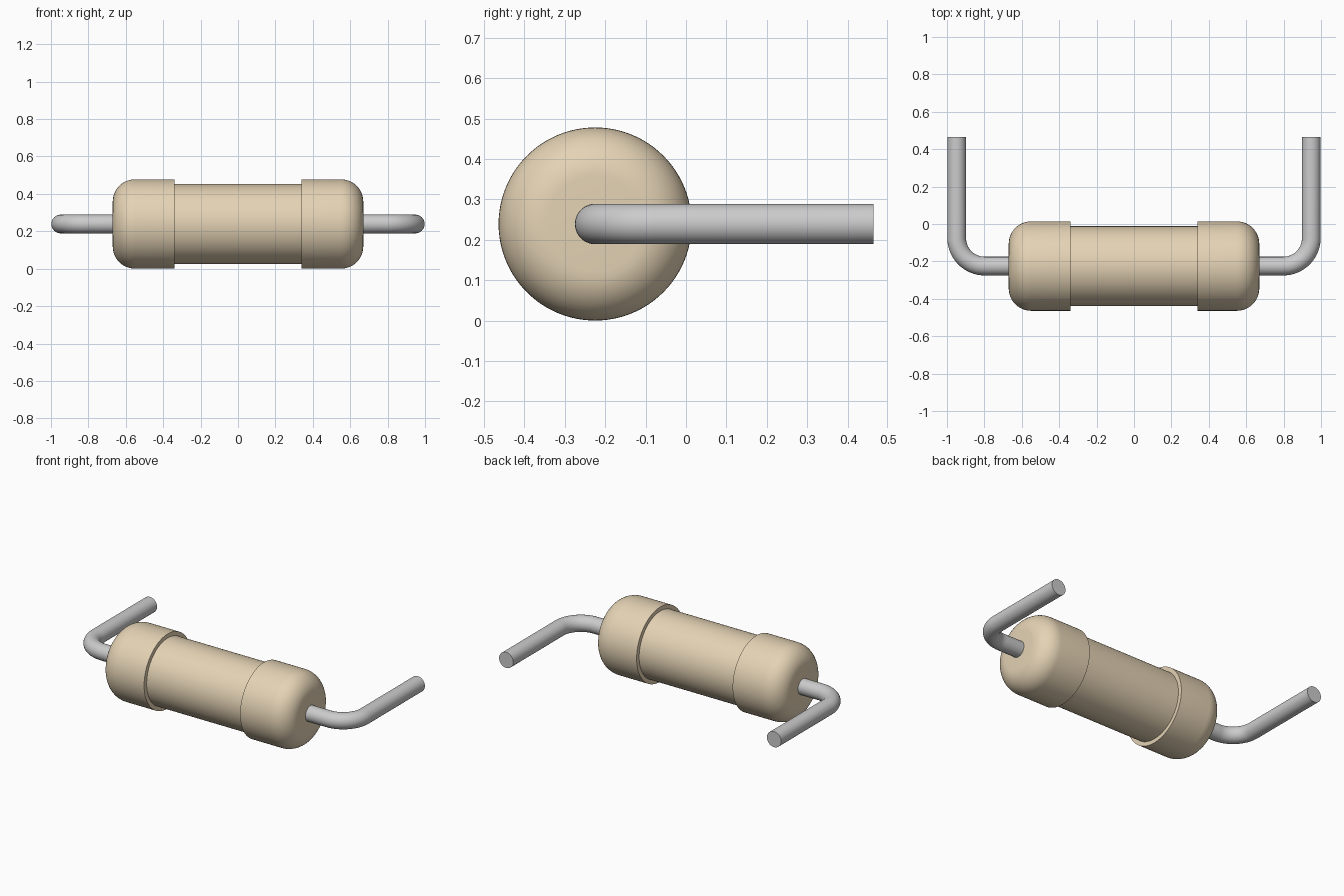
import bpy, bmesh
from math import sin, cos, pi, radians
from mathutils import Vector

if "Cube" in bpy.data.objects:
    bpy.data.objects.remove(bpy.data.objects["Cube"])

CY, CZ = -0.225, 0.239      # body axis runs along x through here
TOP = 0.464                 # y of the lead tips


def make_object(name, bm, colour=None):
    bmesh.ops.recalc_face_normals(bm, faces=bm.faces)
    mesh = bpy.data.meshes.new(name)
    bm.to_mesh(mesh)
    bm.free()
    obj = bpy.data.objects.new(name, mesh)
    bpy.context.collection.objects.link(obj)
    if colour:
        mat = bpy.data.materials.new(name + "_colour")
        mat.diffuse_color = colour
        mat.use_nodes = True
        mat.node_tree.nodes["Principled BSDF"].inputs["Base Color"].default_value = mat.diffuse_color
        mesh.materials.append(mat)
    bpy.ops.object.select_all(action='DESELECT')
    obj.select_set(True)
    bpy.context.view_layer.objects.active = obj
    bpy.ops.object.shade_smooth_by_angle(angle=radians(35))
    return obj


def tube(rings, sides):
    """Skin rings given as (centre, tangent, radius); tangents lie in the xy plane."""
    bm = bmesh.new()
    loops = []
    for c, t, r in rings:
        side = Vector((-t.y, t.x, 0))
        loops.append([bm.verts.new(c + r * (cos(2 * pi * i / sides) * side
                                            + sin(2 * pi * i / sides) * Vector((0, 0, 1))))
                      for i in range(sides)])
    for a, b in zip(loops, loops[1:]):
        for i in range(sides):
            j = (i + 1) % sides
            bm.faces.new((a[i], a[j], b[j], b[i]))
    bm.faces.new(loops[0])
    bm.faces.new(loops[-1])
    return bm


# Body: slim barrel with a wider, rounded cap at each end
R, BARREL, FILLET, STEP, END = 0.239, 0.213, 0.12, 0.34, 0.67
half = [(STEP, BARREL), (STEP, R)]
for k in range(13):
    a = k / 12 * pi / 2
    half.append((END - FILLET + FILLET * sin(a), R - FILLET + FILLET * cos(a)))
profile = [(-x, r) for x, r in reversed(half)] + half
axis = Vector((1, 0, 0))
make_object("resistor_body",
            tube([(Vector((x, CY, CZ)), axis, r) for x, r in profile], 96),
            (0.78, 0.65, 0.46, 1))

# Leads: straight out of the cap, a quarter bend, then straight back
WIRE, BEND, X = 0.05, 0.15, 0.948
path = [(Vector((END - 0.05, CY, CZ)), axis)]
for k in range(17):
    a = k / 16 * pi / 2
    path.append((Vector((X - BEND + BEND * sin(a), CY + BEND - BEND * cos(a), CZ)),
                 Vector((cos(a), sin(a), 0))))
path.append((Vector((X, TOP, CZ)), Vector((0, 1, 0))))
leads = make_object("wire_leads", tube([(c, t, WIRE) for c, t in path], 40))
mirror = leads.modifiers.new("mirror", 'MIRROR')
mirror.use_axis = (True, False, False)
mirror.use_mirror_merge = False
